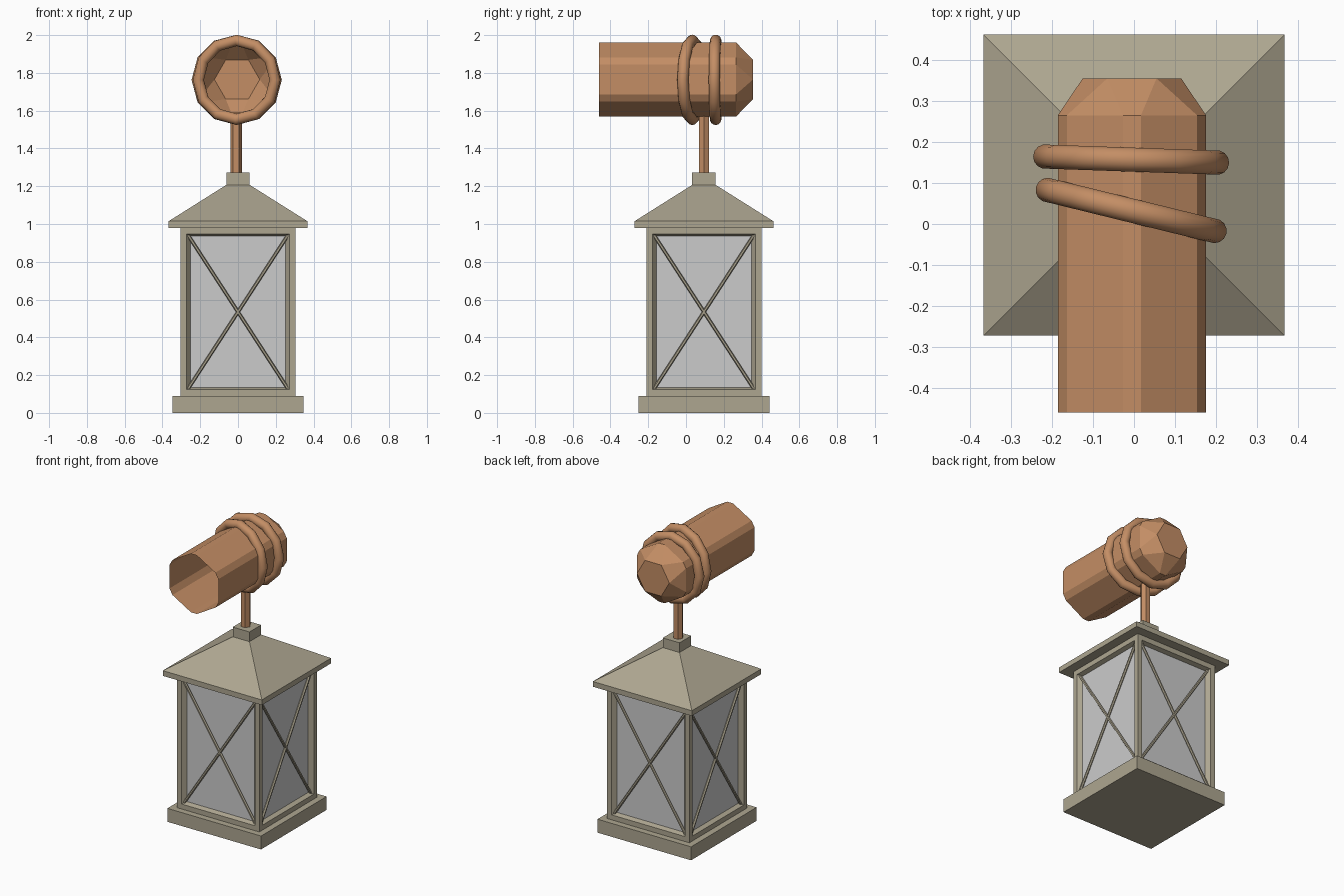
import bpy, bmesh, math
from mathutils import Vector, Matrix

if "Cube" in bpy.data.objects:
    bpy.data.objects.remove(bpy.data.objects["Cube"])

CY = 0.095                     # lantern axis in y
TC = Vector((-0.005, 0, 1.765))  # tube axis


def material(name, rgb):
    m = bpy.data.materials.new(name)
    m.diffuse_color = (*rgb, 1)
    m.use_nodes = True
    m.node_tree.nodes["Principled BSDF"].inputs["Base Color"].default_value = m.diffuse_color
    return m


stone = material("weathered_metal", (0.42, 0.38, 0.28))
copper = material("copper", (0.55, 0.27, 0.13))


def mesh_object(name, verts, faces, mat=None, fix=True):
    me = bpy.data.meshes.new(name)
    me.from_pydata([tuple(v) for v in verts], [], faces)
    if fix:
        bm = bmesh.new()
        bm.from_mesh(me)
        bmesh.ops.recalc_face_normals(bm, faces=bm.faces)
        bm.to_mesh(me)
        bm.free()
    ob = bpy.data.objects.new(name, me)
    bpy.context.collection.objects.link(ob)
    if mat:
        me.materials.append(mat)
    return ob


def square_stack(name, levels, mat=None):
    """Solid lofted through square sections given as (half width, z)."""
    verts, faces = [], []
    for h, z in levels:
        verts += [(sx * h, CY + sy * h, z) for sx, sy in ((-1, -1), (1, -1), (1, 1), (-1, 1))]
    for k in range(len(levels) - 1):
        a = 4 * k
        faces += [(a + i, a + (i + 1) % 4, a + 4 + (i + 1) % 4, a + 4 + i) for i in range(4)]
    n = len(verts)
    faces += [(3, 2, 1, 0), (n - 4, n - 3, n - 2, n - 1)]
    return mesh_object(name, verts, faces, mat)


# Lantern body solids
square_stack("base", [(0.347, 0), (0.347, 0.09)], stone)
square_stack("roof", [(0.367, 0.98), (0.367, 1.015), (0.062, 1.207)], stone)
square_stack("roof_cap", [(0.062, 1.205), (0.062, 1.272)], stone)
square_stack("glass", [(0.277, 0.09), (0.277, 0.98)])


def rect(h, z0, z1, d):
    return [(-h, -d, z0), (h, -d, z0), (h, -d, z1), (-h, -d, z1)]


# Four window frames with sloped reveals, and crossed bars
for k in range(4):
    M = Matrix.Translation((0, CY, 0)) @ Matrix.Rotation(k * math.pi / 2, 4, 'Z')
    loops = rect(0.305, 0.09, 0.98, 0.305) + rect(0.272, 0.123, 0.946, 0.305) + rect(0.25, 0.135, 0.936, 0.276)
    faces = [(a + i, a + (i + 1) % 4, a + 4 + (i + 1) % 4, a + 4 + i) for a in (0, 4) for i in range(4)]
    mesh_object(f"window_frame_{k}", [M @ Vector(v) for v in loops], faces, stone, fix=False)
    for s in (-1, 1):
        a, b = Vector((-s * 0.266, -0.287, 0.125)), Vector((s * 0.266, -0.287, 0.944))
        d = b - a
        bpy.ops.mesh.primitive_cylinder_add(vertices=6, radius=0.009, depth=d.length)
        bar = bpy.context.object
        bar.name = f"cross_bar_{k}_{'left' if s < 0 else 'right'}"
        bar.matrix_world = M @ Matrix.Translation((a + b) / 2) @ d.to_track_quat('Z', 'Y').to_matrix().to_4x4()
        bar.data.materials.append(stone)

# Stem
bpy.ops.mesh.primitive_cylinder_add(vertices=6, radius=0.031, depth=0.33, location=(-0.01, CY, 1.425),
                                    rotation=(0, 0, math.pi / 2))
bpy.context.object.name = "stem"
bpy.context.object.data.materials.append(copper)

# Tube: bevelled hexagon, open at the front, tapering to a plain hexagon at the back
section = []
for k in range(6):
    a = math.radians(30 + 60 * k)
    for t in (-0.022, 0.022):
        section.append((0.196 * math.cos(a) - t * math.sin(a), 0.196 * math.sin(a) + t * math.cos(a)))
verts = [TC + Vector((x, y, z)) for y in (-0.46, 0.265) for x, z in section]
verts += [TC + Vector((0.12 * math.cos(k * math.pi / 3), 0.355, 0.12 * math.sin(k * math.pi / 3))) for k in range(6)]
faces = [(i, 12 + i, 12 + (i + 1) % 12, (i + 1) % 12) for i in range(12)]
for k in range(6):
    n = (k + 1) % 6
    faces.append((12 + 2 * k, 24 + k, 24 + n, 13 + 2 * k))   # narrow facet
    faces.append((13 + 2 * k, 24 + n, 12 + (2 * k + 2) % 12))  # flat side
faces.append(tuple(range(24, 30)))
mesh_object("tube", verts, faces, copper)

# Two coils around the tube, tilted about z
for name, y, slope in (("front_coil", 0.033, -0.245), ("back_coil", 0.157, -0.035)):
    bpy.ops.mesh.primitive_torus_add(major_segments=12, minor_segments=14, major_radius=0.209, minor_radius=0.03)
    coil = bpy.context.object
    coil.name = name
    coil.matrix_world = (Matrix.Translation((-0.007, y, 1.763)) @ Matrix.Rotation(math.atan(slope), 4, 'Z')
                         @ Matrix.Rotation(math.pi / 2, 4, 'X'))
    coil.data.materials.append(copper)
    bpy.ops.object.shade_smooth_by_angle(angle=math.radians(40))
